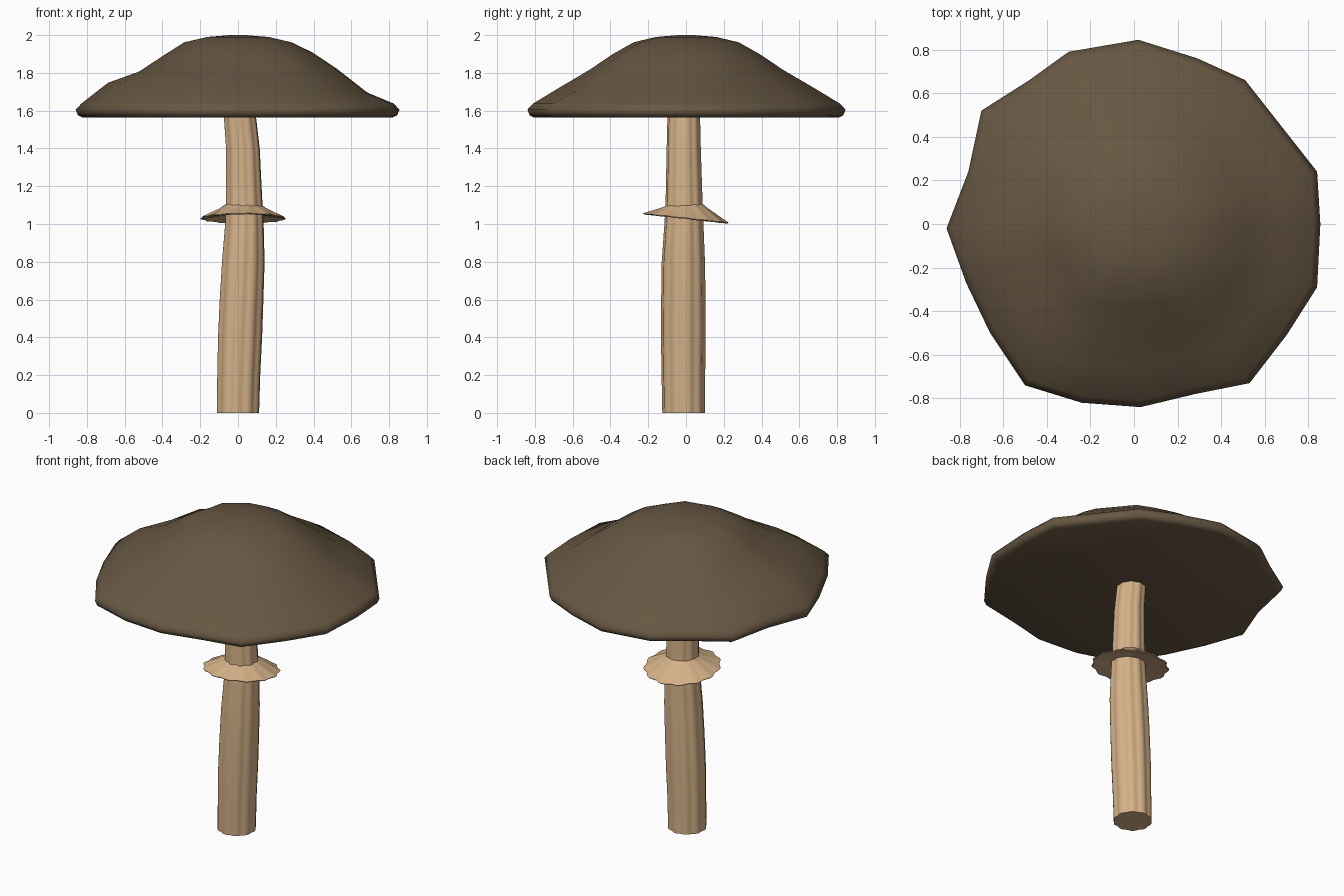
import bpy, bmesh, math
from mathutils import Vector

if "Cube" in bpy.data.objects:
    bpy.data.objects.remove(bpy.data.objects["Cube"])


def material(name, rgb):
    m = bpy.data.materials.new(name)
    m.diffuse_color = (*rgb, 1)
    m.use_nodes = True
    m.node_tree.nodes["Principled BSDF"].inputs["Base Color"].default_value = m.diffuse_color
    return m


brown = material("dark brown", (0.135, 0.095, 0.055))
cream = material("pale tan", (0.66, 0.44, 0.245))


def loft(name, rings, mat, angle, closed=False):
    """Skin a stack of equal-length rings; cap both ends, or join last to first."""
    bm = bmesh.new()
    vs = [[bm.verts.new(p) for p in r] for r in rings]
    n = len(vs[0])
    pairs = list(zip(vs, vs[1:])) + ([(vs[-1], vs[0])] if closed else [])
    for a, b in pairs:
        for i in range(n):
            j = (i + 1) % n
            bm.faces.new((a[i], a[j], b[j], b[i]))
    if not closed:
        bm.faces.new(vs[0][::-1])
        bm.faces.new(vs[-1])
    bmesh.ops.recalc_face_normals(bm, faces=bm.faces[:])
    me = bpy.data.meshes.new(name)
    bm.to_mesh(me)
    bm.free()
    ob = bpy.data.objects.new(name, me)
    bpy.context.collection.objects.link(ob)
    me.materials.append(mat)
    bpy.context.view_layer.objects.active = ob
    ob.select_set(True)
    bpy.ops.object.shade_smooth_by_angle(angle=math.radians(angle))
    ob.select_set(False)
    return ob


# Cap: irregular outline scaled through a bell profile, with a flat underside
outline = [(0.855, 0), (0.84, 0.24), (0.675, 0.45), (0.51, 0.66), (0.29, 0.76), (0.02, 0.845),
           (-0.30, 0.79), (-0.48, 0.66), (-0.70, 0.52), (-0.76, 0.24), (-0.86, -0.02),
           (-0.77, -0.27), (-0.66, -0.50), (-0.50, -0.74), (-0.24, -0.82), (0.03, -0.84),
           (0.28, -0.78), (0.53, -0.73), (0.70, -0.51), (0.84, -0.29)]
# (scale, height, sideways droop)
profile = [(0.96, 1.565, 0), (0.985, 1.575, 0), (1, 1.605, 0), (0.965, 1.637, 0),
           (0.80, 1.722, 0.03), (0.61, 1.815, -0.01), (0.46, 1.90, -0.01),
           (0.33, 1.962, 0), (0.19, 1.99, 0), (0.05, 2.0, 0)]
loft("mushroom_cap", [[(x * s, y * s, z - d * x) for x, y in outline]
                      for s, z, d in profile], brown, 75)

# Stem: fluted, gently bowed and tapering
SEG, FLUTES = 60, 10
# (height, centre x, centre y, radius)
spine = [(0, 0, -0.012, 0.113), (0.2, 0.004, -0.014, 0.115), (0.4, 0.011, -0.014, 0.118),
         (0.6, 0.019, -0.014, 0.117), (0.8, 0.028, -0.014, 0.114), (1.0, 0.034, -0.011, 0.103),
         (1.1, 0.033, -0.01, 0.098), (1.4, 0.026, -0.012, 0.09), (1.57, 0.01, -0.012, 0.086)]


def stem_ring(z, cx, cy, r):
    pts = []
    for i in range(SEG):
        a = math.tau * i / SEG
        rr = r * (0.93 + 0.08 * abs(math.sin(a * FLUTES / 2 + 0.4)))
        pts.append((cx + rr * math.cos(a), cy + rr * math.sin(a), z))
    return pts


loft("stem", [stem_ring(*s) for s in spine], cream, 50)


# Ring skirt: flared, ruffled and tilted down towards the back
def skirt_ring(r, z, wave, tilt):
    pts = []
    for i in range(72):
        a = math.tau * i / 72
        rr = r * (1 + wave * math.sin(13 * a))
        x, y = rr * math.cos(a), rr * math.sin(a)
        pts.append((0.027 + x, y - 0.003, z - tilt * y + 0.04 * wave * math.cos(13 * a)))
    return pts


loft("ring_skirt", [skirt_ring(0.092, 1.105, 0.01, 0), skirt_ring(0.12, 1.085, 0.015, 0.03),
                    skirt_ring(0.222, 1.032, 0.03, 0.11), skirt_ring(0.218, 1.027, 0.03, 0.11),
                    skirt_ring(0.092, 1.045, 0.01, 0.08)], cream, 50, closed=True)
